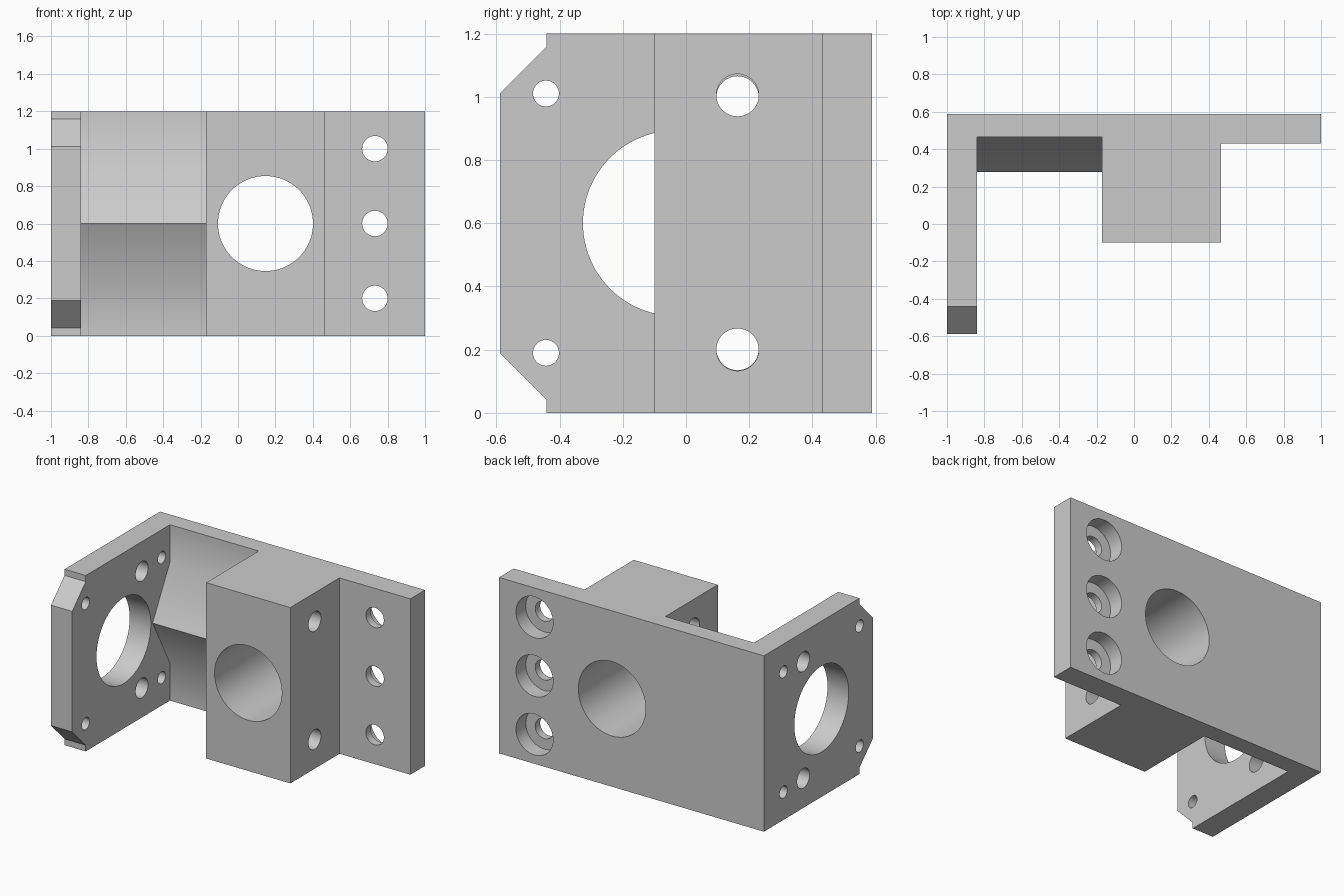
import bpy
import bmesh
import math
from mathutils import Matrix, Vector

old = bpy.data.objects.get("Cube")
if old:
    bpy.data.objects.remove(old, do_unlink=True)

HEIGHT = 1.2
MID = HEIGHT / 2
BACK = 0.588
AXES = {"X": Vector((1, 0, 0)), "Y": Vector((0, 1, 0)), "Z": Vector((0, 0, 1))}

grey = bpy.data.materials.new("plain grey")
grey.use_nodes = True
colour = (0.6, 0.6, 0.6, 1)
grey.diffuse_color = colour
grey.node_tree.nodes["Principled BSDF"].inputs["Base Color"].default_value = colour


def finish(name, bm):
    bmesh.ops.recalc_face_normals(bm, faces=bm.faces)
    mesh = bpy.data.meshes.new(name)
    bm.to_mesh(mesh)
    bm.free()
    mesh.materials.append(grey)
    obj = bpy.data.objects.new(name, mesh)
    bpy.context.collection.objects.link(obj)
    return obj


def prism(name, outline, axis, start, end):
    """Extrude a closed outline of 2D points along an axis."""
    place = {"X": lambda a, b: (start, a, b), "Z": lambda a, b: (a, b, start)}[axis]
    bm = bmesh.new()
    face = bm.faces.new([bm.verts.new(place(a, b)) for a, b in outline])
    grown = bmesh.ops.extrude_face_region(bm, geom=[face])["geom"]
    moved = [v for v in grown if isinstance(v, bmesh.types.BMVert)]
    bmesh.ops.translate(bm, verts=moved, vec=AXES[axis] * (end - start))
    return finish(name, bm)


def drill(name, axis, centre, radius, length, sides=48):
    """Make a cylinder cutter along an axis."""
    turn = Vector((0, 0, 1)).rotation_difference(AXES[axis]).to_matrix().to_4x4()
    bm = bmesh.new()
    bmesh.ops.create_cone(bm, cap_ends=True, segments=sides, radius1=radius,
                          radius2=radius, depth=length,
                          matrix=Matrix.Translation(centre) @ turn)
    return finish(name, bm)


def combine(body, tool, operation):
    mod = body.modifiers.new(tool.name, "BOOLEAN")
    mod.operation = operation
    mod.solver = "EXACT"
    mod.object = tool
    bpy.context.view_layer.objects.active = body
    bpy.ops.object.modifier_apply(modifier=mod.name)
    bpy.data.objects.remove(tool, do_unlink=True)


# Back plate, motor flange and bearing block share one plan outline
bracket = prism("motor_bracket", [
    (-1, BACK), (-1, -BACK), (-0.84, -BACK), (-0.84, 0.466), (-0.17, 0.466),
    (-0.17, -0.1), (0.465, -0.1), (0.465, 0.43), (1, 0.43), (1, BACK)],
    "Z", 0, HEIGHT)

# Pointed rib between flange and block, sunk a little into its neighbours
combine(bracket, prism("rib", [
    (0.5, 0.255), (0.466, 0.255), (0.279, MID), (0.466, 0.945), (0.5, 0.945)],
    "X", -0.9, -0.1), "UNION")

# Sloped and stepped front corners of the flange
for side in (-1, 1):
    corner = [(-0.442, MID + side * 0.7), (-0.442, MID + side * 0.558),
              (-BACK, MID + side * 0.411), (-0.7, MID + side * 0.299),
              (-0.7, MID + side * 0.7)]
    combine(bracket, prism("corner_cutter", corner, "X", -1.1, -0.7), "DIFFERENCE")

# Motor opening and its square of four screw holes
motor_y = -0.033
combine(bracket, drill("motor_opening", "X", (-0.92, motor_y, MID), 0.293, 0.4, 96),
        "DIFFERENCE")
for dy in (-0.41, 0.41):
    for dz in (-0.41, 0.41):
        combine(bracket, drill("motor_screw", "X", (-0.92, motor_y + dy, MID + dz),
                               0.041, 0.22), "DIFFERENCE")

# Bearing bore from front to back
combine(bracket, drill("bearing_bore", "Y", (0.147, 0.2, MID), 0.254, 2, 96), "DIFFERENCE")

# Long bolt holes through the flange and the block
for side in (-1, 1):
    combine(bracket, drill("flange_bolt", "X", (-0.92, 0.163, MID + side * 0.398),
                           0.067, 0.3), "DIFFERENCE")
for z in (0.2, 1.005):
    combine(bracket, drill("block_bolt", "X", (0.15, 0.163, z), 0.067, 0.8), "DIFFERENCE")

# Mounting holes, counterbored from the back
for dz in (-0.4, 0, 0.4):
    combine(bracket, drill("mount_hole", "Y", (0.732, 0.5, MID + dz), 0.068, 0.5),
            "DIFFERENCE")
    combine(bracket, drill("counterbore", "Y", (0.732, BACK, MID + dz), 0.14, 0.21),
            "DIFFERENCE")

# Smooth bores, sharp edges
bpy.ops.object.select_all(action="DESELECT")
bracket.select_set(True)
bpy.context.view_layer.objects.active = bracket
bpy.ops.object.shade_smooth_by_angle(angle=math.radians(30))
